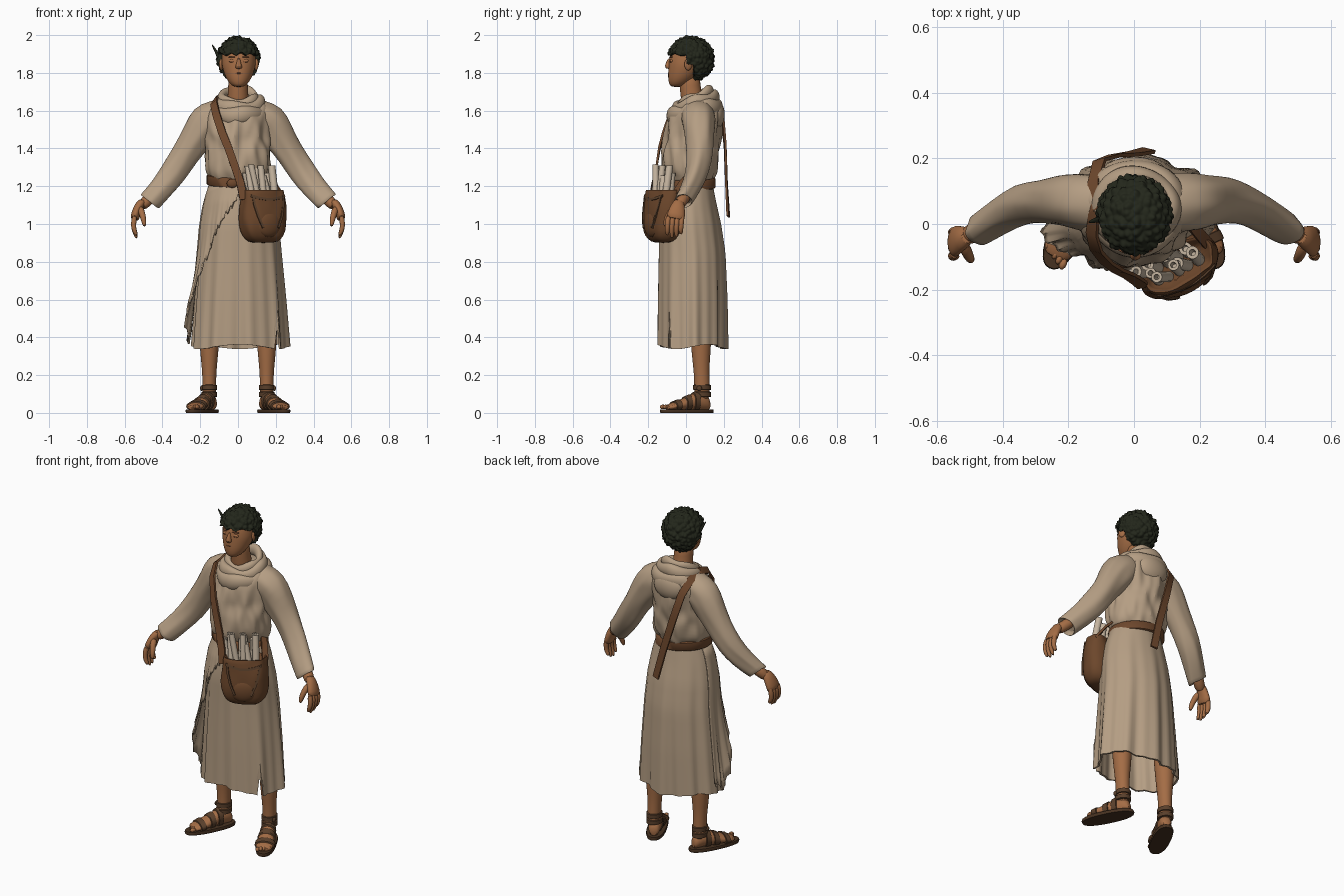
import bpy, bmesh, random
from math import sin, cos, pi, tau, radians
from mathutils import Vector as V, Matrix, noise

if bpy.data.objects.get("Cube"):
    bpy.data.objects.remove(bpy.data.objects["Cube"])
random.seed(4)


def material(name, r, g, b):
    m = bpy.data.materials.new(name)
    m.use_nodes = True
    m.diffuse_color = (r, g, b, 1)
    m.node_tree.nodes["Principled BSDF"].inputs["Base Color"].default_value = (r, g, b, 1)
    return m


cloth = material("tan cloth", .46, .34, .228)
skin = material("brown skin", .37, .152, .06)
lips = material("lip brown", .2, .075, .035)
leather = material("bag leather", .15, .062, .024)
strap_tan = material("strap leather", .155, .064, .026)
hair_dark = material("dark hair", .017, .02, .011)
sandal = material("sandal leather", .1, .05, .024)
sole_dark = material("sole leather", .062, .031, .015)
paper = material("scroll paper", .56, .46, .35)


def finish(name, bm, mat, sub=0, angle=50):
    bmesh.ops.recalc_face_normals(bm, faces=bm.faces)
    me = bpy.data.meshes.new(name)
    bm.to_mesh(me)
    bm.free()
    me.materials.append(mat)
    me.shade_smooth()
    me.set_sharp_from_angle(angle=radians(angle))
    ob = bpy.data.objects.new(name, me)
    bpy.context.collection.objects.link(ob)
    if sub:
        mod = ob.modifiers.new("smooth", 'SUBSURF')
        mod.levels = mod.render_levels = sub
    return ob


def loft(name, rings, mat, n=24, sub=0, fn=None, cyclic=False, turn=0, power=1):
    """Skin a row of rings, each a centre and two half-axis vectors."""
    bm = bmesh.new()
    rows = []
    for c, u, v in rings:
        row = []
        for k in range(n):
            a = tau * k / n + turn
            x, y = (abs(f) ** power * (1 if f > 0 else -1) for f in (cos(a), sin(a)))
            co = V(c) + V(u) * x + V(v) * y
            row.append(bm.verts.new(fn(co, a) if fn else co))
        rows.append(row)
    for p, q in zip(rows, rows[1:] + rows[:1] if cyclic else rows[1:]):
        for k in range(n):
            bm.faces.new((p[k], p[k - 1], q[k - 1], q[k]))
    if not cyclic:
        bm.faces.new(rows[0])
        bm.faces.new(rows[-1])
    return finish(name, bm, mat, sub)


def stack(table, x=0):
    """Horizontal rings from rows of z, centre y, half width, half depth."""
    return [((x, cy, z), (rx, 0, 0), (0, ry, 0)) for z, cy, rx, ry in table]


def sample(table, t):
    rows = sorted(table)
    t = min(max(t, rows[0][0]), rows[-1][0])
    for p, q in zip(rows, rows[1:]):
        if t <= q[0]:
            f = (t - p[0]) / (q[0] - p[0])
            return [i + (j - i) * f for i, j in zip(p, q)]


def blob(name, c, size, mat, rot=0, detail=3):
    bm = bmesh.new()
    bmesh.ops.create_icosphere(bm, subdivisions=detail, radius=1)
    m = Matrix.Translation(c) @ Matrix.Rotation(rot, 4, 'Z') @ Matrix.Diagonal((*size, 1))
    bmesh.ops.transform(bm, matrix=m, verts=bm.verts)
    return finish(name, bm, mat)


def directions(pts):
    pts = [V(p) for p in pts]
    return [(p, (b - a).normalized()) for p, a, b in zip(pts, pts[:1] + pts, pts[1:] + pts[-1:])]


def tube(name, pts, radii, mat, n=10):
    rings = []
    for (p, d), r in zip(directions(pts), radii):
        u = d.cross(V((.3, 1, 0))).normalized()
        rings.append((p, u * r, d.cross(u) * r))
    loft(name, rings, mat, n, 1)


def ribbon(name, pts, width, mat):
    rings = []
    for p, d in directions(pts):
        u = d.cross(V((p.x * .6, p.y - .04, .06))).normalized()
        rings.append((p, u * width * .7, d.cross(u) * .008))
    loft(name, rings, mat, 4, turn=pi / 4)


def wrinkle(amount, freq, squash=.45):
    def fn(co, a):
        k = noise.noise(V((co.x, co.y, co.z * squash)) * freq) * amount
        return co + V((cos(a), sin(a), 0)) * k
    return fn


# Skirt with pleats and a slit at the left front
SKIRT = [(1.22, .02, .15, .12), (1.12, .015, .183, .142), (1.0, .02, .204, .162),
         (.85, .03, .215, .172), (.6, .032, .235, .176), (.35, .032, .252, .176)]


def pleats(co, a):
    t = max(0, 1.2 - co.z)
    d = t * (.018 * sin(9 * a + 1) + .012 * sin(17 * a) + .01 * sin(5 * a))
    co = co + V((cos(a), sin(a), 0)) * d * .6
    if co.z < .4:
        co.z += .15 if abs(a - 5.58) < .04 else .012 * sin(3 * a)
    return co


outer = [sample(SKIRT, 1.22 - .0435 * i) for i in range(21)]
inner = [(z, cy, rx - .012, ry - .012) for z, cy, rx, ry in reversed(outer[-8:])]
loft("skirt", stack(outer + inner, .01), cloth, 90, fn=pleats)

# Ragged wrap hanging over the right side of the skirt
HEM = [(165, .42), (183, .37), (193, .46), (203, .58), (217, .76), (230, .93), (250, 1.06), (272, 1.17)]
bm = bmesh.new()
grid = []
for i in range(61):
    deg = 165 + 107 * i / 60
    a = radians(deg)
    hem = sample(HEM, deg)[1] + .012 * sin(i * 1.9) + .008 * sin(i * 3.1)
    flare = .004 + .042 * max(0, sin(radians((deg - 172) * 3.4)))
    col = []
    for j in range(15):
        t = j / 14
        z = 1.21 + (hem - 1.21) * t
        _, cy, rx, ry = sample(SKIRT, z)
        out = .011 + t ** 3 * (flare + .005 * sin(i * 1.3))
        col.append(bm.verts.new(pleats(V((.01 + (rx + out) * cos(a), cy + (ry + out) * sin(a), z)), a)))
    grid.append(col)
for p, q in zip(grid, grid[1:]):
    for j in range(14):
        bm.faces.new((p[j], p[j + 1], q[j + 1], q[j]))
wrap = finish("side_wrap", bm, cloth)
wrap.modifiers.new("thickness", 'SOLIDIFY').thickness = .008

# Tunic body, belt and cowl
loft("tunic_body", stack([(1.2, .02, .148, .118), (1.245, .02, .155, .125), (1.27, .02, .172, .142),
     (1.31, .02, .176, .147), (1.36, .022, .172, .15), (1.39, .025, .17, .149), (1.42, .028, .17, .148),
     (1.45, .032, .17, .147), (1.48, .035, .172, .146), (1.54, .045, .178, .14), (1.59, .055, .18, .132),
     (1.63, .065, .165, .115), (1.66, .075, .125, .085), (1.675, .06, .07, .06)]), cloth, 56, 1, wrinkle(.028, 24))
loft("belt", stack([(1.19, .02, .16, .13), (1.195, .02, .166, .136), (1.24, .02, .166, .136),
     (1.245, .02, .16, .13)]), strap_tan, 40, fn=lambda co, a: co + V((0, 0, -.1 * co.x + .06 * min(co.y, 0))))
blob("belt_knot", (-.03, -.12, 1.215), (.03, .014, .024), strap_tan)


def cowl_roll(name, rx, ry, z, tilt, r, phase):
    rings = []
    for k in range(40):
        a = tau * k / 40
        w = r * (1 + .15 * sin(3 * a + phase))
        c = (.004 + rx * cos(a), .05 + ry * sin(a), z + tilt * sin(a) + .005 * sin(4 * a + phase))
        rings.append((c, V((cos(a), sin(a), 0)) * w * .85, V((0, 0, w * 1.25))))
    loft(name, rings, cloth, 10, 1, cyclic=True)


cowl_roll("cowl_lower_roll", .127, .12, 1.598, .025, .037, 0)
cowl_roll("cowl_middle_roll", .112, .1, 1.638, .03, .033, 2)
cowl_roll("cowl_upper_roll", .09, .076, 1.668, .034, .026, 4)
blob("hood_fold", (0, .155, 1.58), (.1, .05, .08), cloth)

# Neck, head and face
loft("neck", stack([(1.6, .04, .065, .065), (1.68, .03, .055, .058), (1.73, .02, .052, .056),
     (1.8, .02, .052, .056)]), skin, 20, 1)
loft("head", stack([(1.725, -.05, .02, .025), (1.738, -.042, .045, .048), (1.775, -.02, .07, .076),
     (1.815, -.004, .084, .09), (1.845, .002, .09, .094), (1.87, .01, .09, .1), (1.92, .02, .088, .098),
     (1.95, .03, .07, .075), (1.965, .03, .04, .05)], .004), skin, 28, 1)
loft("nose", [((.004, -.084, 1.88), (.008, 0, 0), (0, .01, 0)), ((.004, -.092, 1.855), (.01, 0, 0), (0, .014, 0)),
     ((.004, -.097, 1.835), (.02, 0, 0), (0, .018, 0)), ((.004, -.09, 1.82), (.016, 0, 0), (0, .014, 0))], skin, 12, 1)
blob("upper_lip", (.004, -.086, 1.798), (.023, .01, .005), lips)
blob("lower_lip", (.004, -.084, 1.789), (.019, .01, .005), lips)
blob("chin", (.004, -.07, 1.752), (.028, .02, .02), skin)
for s, side in ((1, "left"), (-1, "right")):
    blob(side + "_ear", (.004 + s * .092, .012, 1.845), (.01, .022, .032), skin, s * .4)
    blob(side + "_eyelid", (.004 + s * .034, -.076, 1.863), (.018, .009, .01), skin)
    blob(side + "_eye_slit", (.004 + s * .034, -.081, 1.859), (.014, .006, .003), lips)
    blob(side + "_eyebrow", (.004 + s * .036, -.08, 1.884), (.02, .008, .003), lips, s * .3)

# Curly hair, drawn inwards where it meets the face
bm = bmesh.new()
bmesh.ops.create_icosphere(bm, subdivisions=6, radius=1)
for v in bm.verts:
    d = v.co.copy()
    p = V((d.x * .113, d.y * .125, d.z * .121))
    curl = .5 - noise.voronoi(p * 42)[0][0]
    face = p.z < .026 + .007 * sin(p.x * 110) and p.y < -.025
    low = p.z < -.03 and p.y < .015
    v.co = p * (.55 if face or low else 1 + .17 * curl) + V((.002, .025, 1.873))
finish("curly_hair", bm, hair_dark, angle=70)
tube("quill_behind_ear", [(-.09, .02, 1.85), (-.105, .015, 1.89), (-.122, .01, 1.925), (-.14, .005, 1.952)],
     (.006, .01, .008, .002), hair_dark, 8)

# Arms, hands, legs and sandals, one side at a time
SLEEVE = [(.05, .06, 1.6, .07, .08, 85), (.12, .065, 1.567, .092, .092, 72), (.178, .07, 1.53, .106, .088, 57),
          (.218, .072, 1.465, .091, .076, 42), (.275, .074, 1.375, .073, .065, 38),
          (.338, .064, 1.275, .073, .062, 38), (.4, .03, 1.195, .066, .057, 39),
          (.465, -.014, 1.125, .059, .051, 40), (.475, -.02, 1.115, .057, .049, 40),
          (.455, -.005, 1.135, .044, .036, 40)]
FOOT = [(-.045, .02, .065), (-.025, .035, .1), (.03, .037, .115), (.08, .041, .09),
        (.14, .05, .066), (.185, .049, .05), (.21, .032, .04)]
for s, side in ((1, "left"), (-1, "right")):
    loft(side + "_sleeve", [((s * x, y, z), (s * r * cos(radians(t)), 0, r * sin(radians(t))), (0, q, 0))
         for x, y, z, r, q, t in SLEEVE], cloth, 28, 1, wrinkle(.018, 20, 1))
    tube(side + "_wrist", [(s * .44, .01, 1.16), (s * .485, -.025, 1.12), (s * .515, -.042, 1.09)],
         (.032, .031, .03), skin, 14)
    loft(side + "_palm", [((s * x, y, z), (s * .024, 0, .006), (0, w, -.2 * w)) for x, y, z, w in
         ((.5, -.035, 1.13, .024), (.525, -.043, 1.095, .037), (.543, -.052, 1.05, .049),
          (.548, -.057, 1.02, .047))], skin, 16, 1)
    for k in range(4):
        y = -.092 + .024 * k
        tip = (.938, .922, .926, .945)[k]
        tube(f"{side}_finger_{k + 1}", [(s * .545, y, 1.05), (s * .555, y - .006, 1.0),
             (s * .55, y - .008, .965), (s * .535, y - .006, tip)], (.016, .0155, .014, .009), skin, 8)
    tube(side + "_thumb", [(s * .52, -.06, 1.09), (s * .507, -.09, 1.055), (s * .499, -.106, 1.02),
         (s * .494, -.112, .985)], (.021, .018, .016, .009), skin, 8)
    loft(side + "_leg", stack([(.06, .085, .034, .04), (.12, .085, .036, .042), (.2, .083, .037, .04),
         (.27, .08, .043, .046), (.36, .08, .052, .054), (.5, .075, .06, .06), (.75, .06, .065, .065)],
         s * .152), skin, 20, 1)
    along, across = V((s * .44, -.898, 0)), V((.898, s * .44, 0))
    base = V((s * .15, .085, 0))

    def section(t, grow=0):
        _, w, top = sample(FOOT, t)
        half = (top - .015) / 2
        return base + along * t + V((0, 0, .015 + half)), across * (w + grow), V((0, 0, half + grow))

    loft(side + "_foot", [section(r[0]) for r in FOOT], skin, 18, 1)
    for k in range(5):
        c = base + along * (.215 - .009 * k) + across * s * (-.032 + .017 * k)
        blob(f"{side}_toe_{k + 1}", c + V((0, 0, .032)), (.011 - .001 * k, .018, .012), skin, s * .45, 2)
    mid = base + along * .09
    loft(side + "_sole", [(mid + V((0, 0, z)), across * w, along * l) for z, w, l in
         ((0, .052, .152), (.01, .055, .155), (.019, .052, .152))], sole_dark, 32, power=.85)
    for k, t in enumerate((.04, .09, .155)):
        loft(f"{side}_foot_strap_{k + 1}", [section(t + d, g) for d, g in
             ((-.016, .001), (-.014, .006), (.014, .006), (.016, .001))], sandal, 24)
    for k, z in enumerate((.098, .135)):
        loft(f"{side}_ankle_strap_{k + 1}", stack([(z - .014, .085, .035, .042), (z - .012, .085, .042, .048),
             (z + .012, .085, .042, .048), (z + .014, .085, .035, .042)], s * .152), sandal, 24)
    blob(side + "_buckle", (s * .193, .07, .13), (.008, .014, .014), sandal)

# Shoulder bag turned towards the left hip
turn = Matrix.Rotation(radians(28), 3, 'Z')


def bag_point(x, y, z):
    return V((.133, -.125, 0)) + turn @ V((x, y, z))


loft("bag_body", [(bag_point(0, 0, z), turn @ V((w, 0, 0)), turn @ V((0, d, 0))) for z, w, d in
     ((.9, .06, .035), (.915, .1, .06), (.96, .13, .08), (1.03, .134, .084), (1.1, .128, .077),
      (1.165, .122, .067), (1.185, .118, .061), (1.18, .106, .05), (1.14, .098, .044))],
     leather, 32, 1, wrinkle(.016, 22, 1), power=.75)
blob("bag_pocket", bag_point(0, -.062, 1.0), (.075, .03, .07), leather, radians(28))
for s, side in ((1, "left"), (-1, "right")):
    ribbon(side + "_bag_strip", [bag_point(s * x, y, z) for x, y, z in ((.09, -.055, 1.15), (.085, -.064, 1.1),
           (.07, -.078, 1.04), (.045, -.087, .98))], .012, sandal)
ribbon("bag_flap_edge", [bag_point(x, -.071 + 2 * x * x, 1.13 + 2 * x * x)
       for x in (-.1, -.06, -.02, .02, .06, .1)], .014, sandal)

# Rolled scrolls standing in the bag
for k in range(10):
    foot = bag_point(-.088 + .017 * k, -.02 if k % 2 else .018, 1.12)
    r = random.uniform(.016, .02)
    lean = V((random.uniform(-.045, -.005), random.uniform(-.01, .03), random.uniform(.13, .2)))
    rings = [(foot + lean * t, V((r * f, 0, 0)), V((0, r * f, 0))) for t, f in ((0, 1), (1, 1), (1, .5), (.7, .5))]
    loft(f"scroll_{k + 1}", rings, paper, 14)

# Carrying strap over the right shoulder, with a loose tail behind
ribbon("front_strap", [(-.12, .04, 1.66), (-.128, -.03, 1.64), (-.115, -.08, 1.58), (-.083, -.118, 1.48),
       (-.05, -.141, 1.4), (-.015, -.157, 1.3), (.012, -.175, 1.22), (.03, -.19, 1.13)], .042, strap_tan)
ribbon("back_strap", [(-.12, .04, 1.66), (-.122, .13, 1.64), (-.105, .192, 1.57), (-.06, .207, 1.42),
       (0, .214, 1.22), (.045, .224, 1.04)], .042, strap_tan)
ribbon("hip_strap", [(.165, .01, 1.25), (.19, -.02, 1.22), (.225, -.06, 1.16)], .035, strap_tan)
